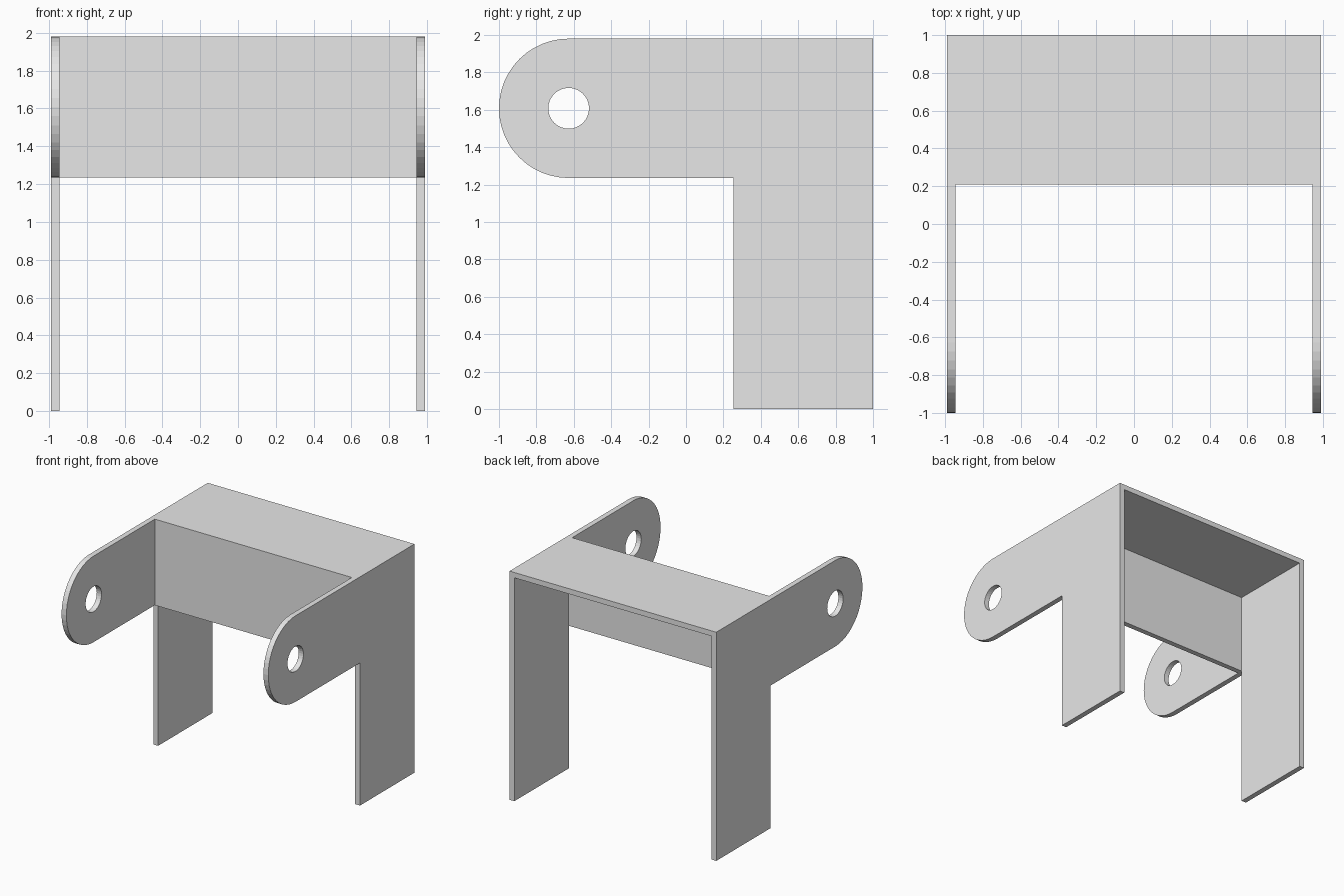
import bpy
import bmesh
from math import sin, cos, pi

cube = bpy.data.objects.get("Cube")
if cube:
    bpy.data.objects.remove(cube, do_unlink=True)

grey = bpy.data.materials.new("light_grey")
grey.use_nodes = True
colour = (0.8, 0.8, 0.8, 1)
grey.diffuse_color = colour
grey.node_tree.nodes["Principled BSDF"].inputs["Base Color"].default_value = colour

HALF_WIDTH, THICK = 0.99, 0.046
INNER = HALF_WIDTH - THICK
BACK, LEG_FRONT, PANEL_FRONT = 1.0, 0.255, 0.21
TOP, ARM_BOTTOM = 1.98, 1.235
RADIUS = (TOP - ARM_BOTTOM) / 2
EYE_Y, EYE_Z, HOLE = RADIUS - 1, (TOP + ARM_BOTTOM) / 2, 0.109


def add_object(name, bm):
    bmesh.ops.recalc_face_normals(bm, faces=bm.faces)
    mesh = bpy.data.meshes.new(name)
    bm.to_mesh(mesh)
    bm.free()
    mesh.materials.append(grey)
    obj = bpy.data.objects.new(name, mesh)
    bpy.context.collection.objects.link(obj)


def arc(radius, start, sweep, count):
    angles = [start + sweep * i / count for i in range(count + 1)]
    return [(EYE_Y + radius * cos(a), EYE_Z + radius * sin(a)) for a in angles]


def side_plate(name, x):
    """L-shaped plate with a rounded arm and a round hole, extruded along x."""
    outline = arc(RADIUS, pi / 2, pi, 24) + [
        (LEG_FRONT, ARM_BOTTOM), (LEG_FRONT, 0), (BACK, 0), (BACK, TOP)]
    hole = arc(HOLE, 0, 2 * pi, 32)[:-1]
    bm = bmesh.new()
    edges = []
    for loop in (outline, hole):
        verts = [bm.verts.new((x, y, z)) for y, z in loop]
        edges += [bm.edges.new((v, verts[i - 1])) for i, v in enumerate(verts)]
    bmesh.ops.triangle_fill(bm, edges=edges, use_beauty=True, normal=(1, 0, 0))
    result = bmesh.ops.extrude_face_region(bm, geom=bm.faces[:], use_keep_orig=True)
    moved = [g for g in result["geom"] if isinstance(g, bmesh.types.BMVert)]
    bmesh.ops.translate(bm, verts=moved, vec=(THICK, 0, 0))
    add_object(name, bm)


def box(name, low, high):
    bm = bmesh.new()
    bmesh.ops.create_cube(bm, size=1)
    for v in bm.verts:
        v.co = [(a + b) / 2 + c * (b - a) for a, b, c in zip(low, high, v.co)]
    add_object(name, bm)


# Side plates: leg and pivot arm in one piece
side_plate("left_side_plate", INNER)
side_plate("right_side_plate", -HALF_WIDTH)

# Cross members between the side plates
box("top_plate", (-INNER, PANEL_FRONT, TOP - THICK), (INNER, BACK, TOP))
box("front_panel", (-INNER, PANEL_FRONT, ARM_BOTTOM),
    (INNER, PANEL_FRONT + THICK, TOP - THICK))
